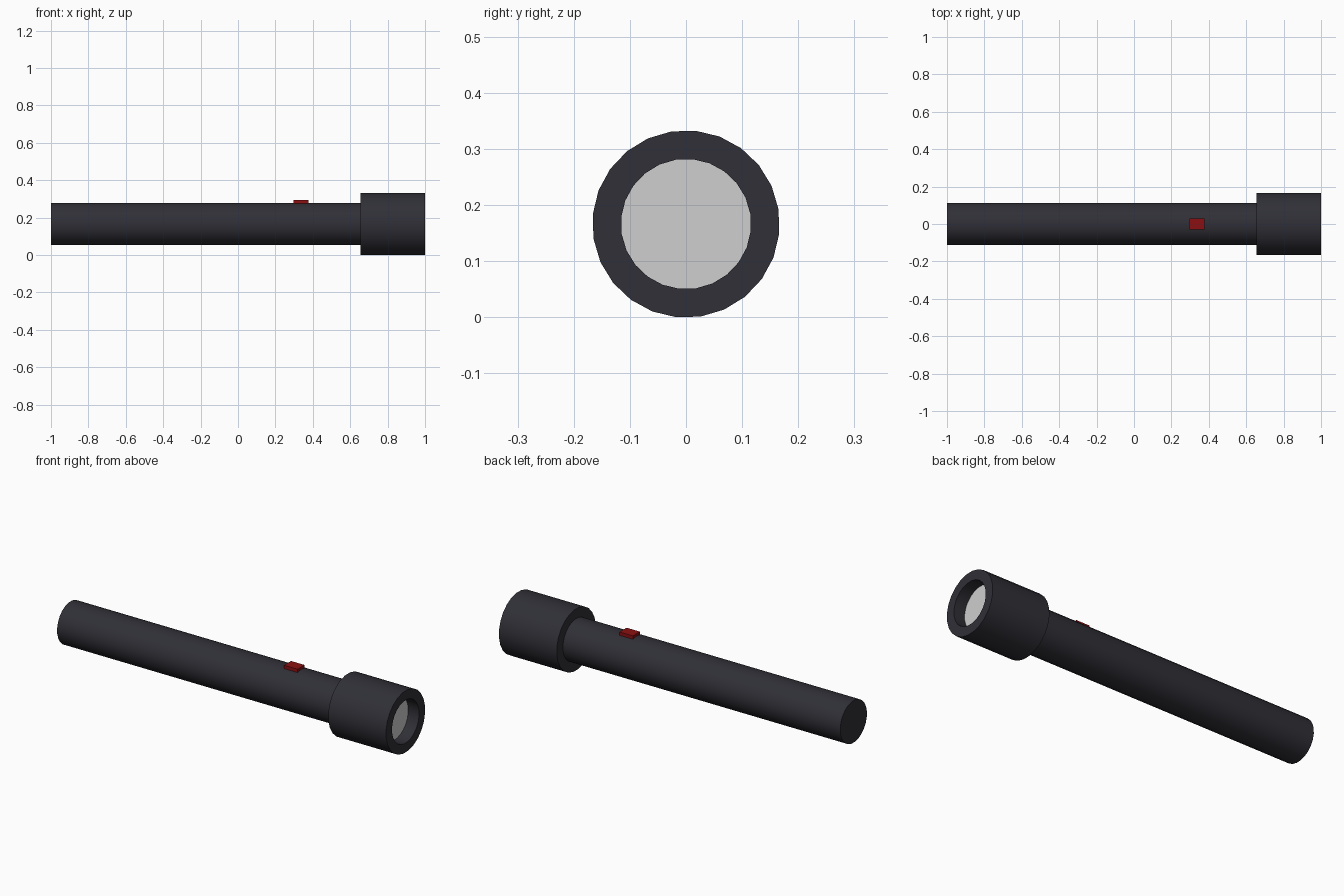
import bpy, bmesh, math

if "Cube" in bpy.data.objects:
    bpy.data.objects.remove(bpy.data.objects["Cube"])

SIDES = 24
AXIS_Z = 0.166
OFFSET = math.radians(9)


def material(name, rgb):
    m = bpy.data.materials.new(name)
    m.diffuse_color = (*rgb, 1.0)
    m.use_nodes = True
    m.node_tree.nodes["Principled BSDF"].inputs["Base Color"].default_value = m.diffuse_color
    return m


DARK = material("dark_metal", (0.029, 0.029, 0.038))
GLASS = material("pale_glass", (0.62, 0.62, 0.62))
RED = material("switch_red", (0.26, 0.005, 0.006))


def finish(bm, name, mat, smooth=True):
    bmesh.ops.recalc_face_normals(bm, faces=bm.faces)
    mesh = bpy.data.meshes.new(name)
    bm.to_mesh(mesh)
    bm.free()
    mesh.materials.append(mat)
    ob = bpy.data.objects.new(name, mesh)
    bpy.context.collection.objects.link(ob)
    if smooth:
        bpy.ops.object.select_all(action='DESELECT')
        ob.select_set(True)
        bpy.context.view_layer.objects.active = ob
        bpy.ops.object.shade_smooth_by_angle(angle=math.radians(35))
    return ob


def lathe(name, profile, mat, closed=False, cap_start=False, cap_end=False):
    """Spin (x, radius) points around the long axis."""
    bm = bmesh.new()
    rings = []
    for x, r in profile:
        rings.append([bm.verts.new((x, r * math.cos(OFFSET + i * math.tau / SIDES),
                                    AXIS_Z + r * math.sin(OFFSET + i * math.tau / SIDES)))
                      for i in range(SIDES)])
    pairs = list(zip(rings, rings[1:]))
    if closed:
        pairs.append((rings[-1], rings[0]))
    for a, b in pairs:
        for i in range(SIDES):
            j = (i + 1) % SIDES
            bm.faces.new((a[i], a[j], b[j], b[i]))
    if cap_start:
        bm.faces.new(rings[0])
    if cap_end:
        bm.faces.new(rings[-1])
    return finish(bm, name, mat)


# Long handle, closed at the tail
lathe("handle", [(-1, 0.114), (0.67, 0.114)], DARK, cap_start=True)

# Wide head with a recessed front opening
lathe("head", [(0.655, 0.113), (0.655, 0.167), (1, 0.167), (1, 0.116), (0.93, 0.116)], DARK)

# Lens set back inside the head
bm = bmesh.new()
ring = [bm.verts.new((0.935, 0.116 * math.cos(OFFSET + i * math.tau / SIDES),
                      AXIS_Z + 0.116 * math.sin(OFFSET + i * math.tau / SIDES)))
        for i in range(SIDES)]
lens_face = bm.faces.new(ring)
lens = finish(bm, "lens", GLASS, smooth=False)
if lens.data.polygons[0].normal.x < 0:
    lens.data.flip_normals()

# Switch on top of the handle
bm = bmesh.new()
bmesh.ops.create_cube(bm, size=1)
for v in bm.verts:
    v.co = (0.336 + v.co.x * 0.08, v.co.y * 0.06, 0.2795 + v.co.z * 0.027)
finish(bm, "switch", RED, smooth=False)
